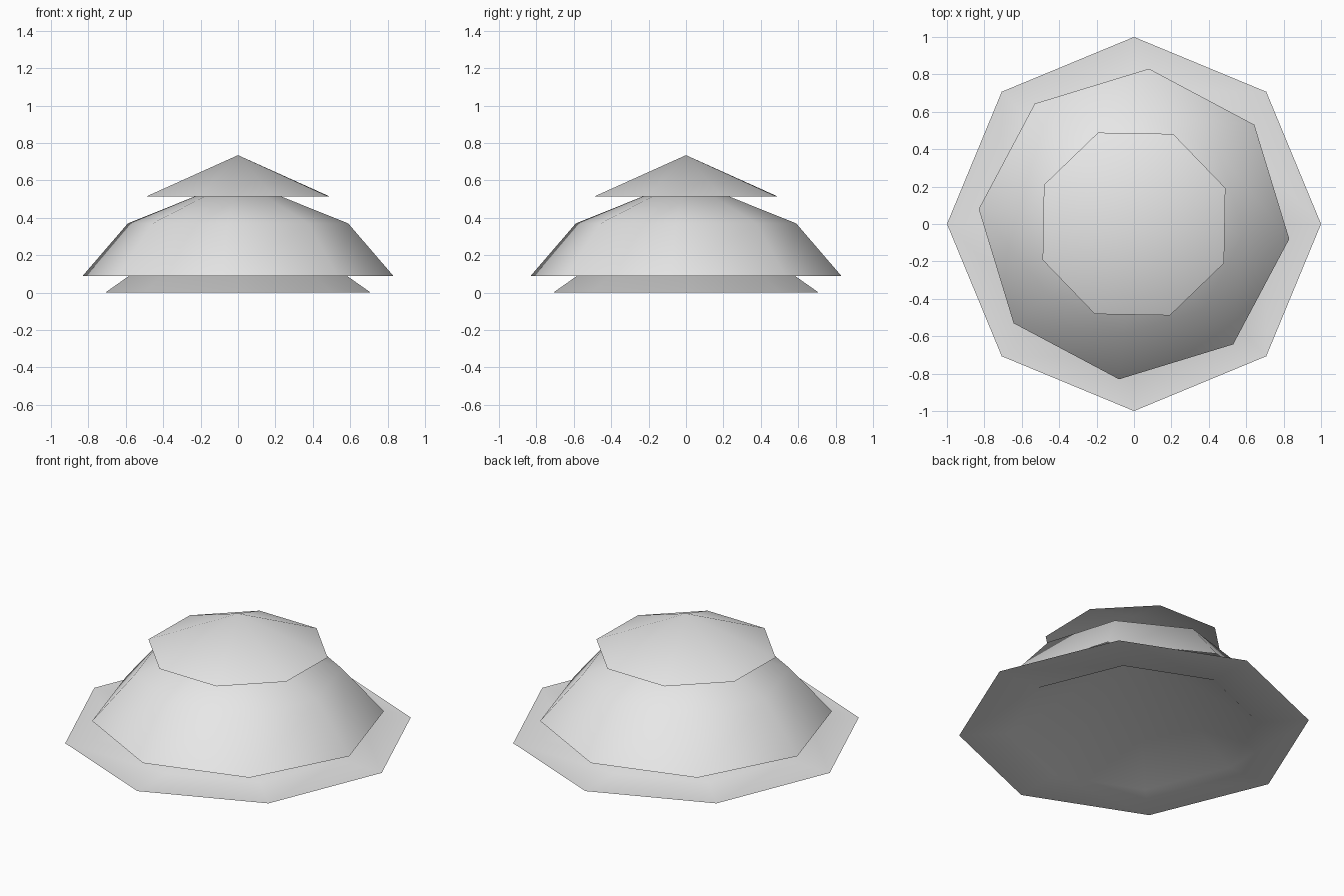
import bpy, bmesh
from math import cos, sin, radians, tau

cube = bpy.data.objects.get("Cube")
if cube:
    bpy.data.objects.remove(cube, do_unlink=True)

SIDES = 8

# Single plain material
grey = bpy.data.materials.new("light_grey")
grey.use_nodes = True
grey.diffuse_color = (0.8, 0.8, 0.8, 1)
bsdf = next(n for n in grey.node_tree.nodes if n.type == 'BSDF_PRINCIPLED')
bsdf.inputs["Base Color"].default_value = grey.diffuse_color


def tier(name, rings, apex, turn):
    """Open eight-sided shell: (radius, height) rings from the rim up to an apex."""
    bm = bmesh.new()
    loops = []
    for radius, z in rings:
        angles = [radians(turn) + tau * i / SIDES for i in range(SIDES)]
        loops.append([bm.verts.new((radius * cos(a), radius * sin(a), z)) for a in angles])
    tip = bm.verts.new((0, 0, apex))
    for i in range(SIDES):
        j = (i + 1) % SIDES
        for low, high in zip(loops, loops[1:]):
            bm.faces.new((low[i], low[j], high[j], high[i]))
        bm.faces.new((loops[-1][i], loops[-1][j], tip))
    for face in bm.faces:
        face.smooth = True
    mesh = bpy.data.meshes.new(name)
    bm.to_mesh(mesh)
    bm.free()
    mesh.materials.append(grey)
    obj = bpy.data.objects.new(name, mesh)
    bpy.context.collection.objects.link(obj)
    return obj


# Flat-brimmed base, domed middle and pointed top, each turned a little
tier("bottom_tier", [(1.0, 0.0), (0.71, 0.0)], 0.50, 0)
tier("middle_tier", [(0.834, 0.09), (0.592, 0.37)], 0.607, -5.5)
tier("top_tier", [(0.525, 0.515)], 0.735, 21.5)
